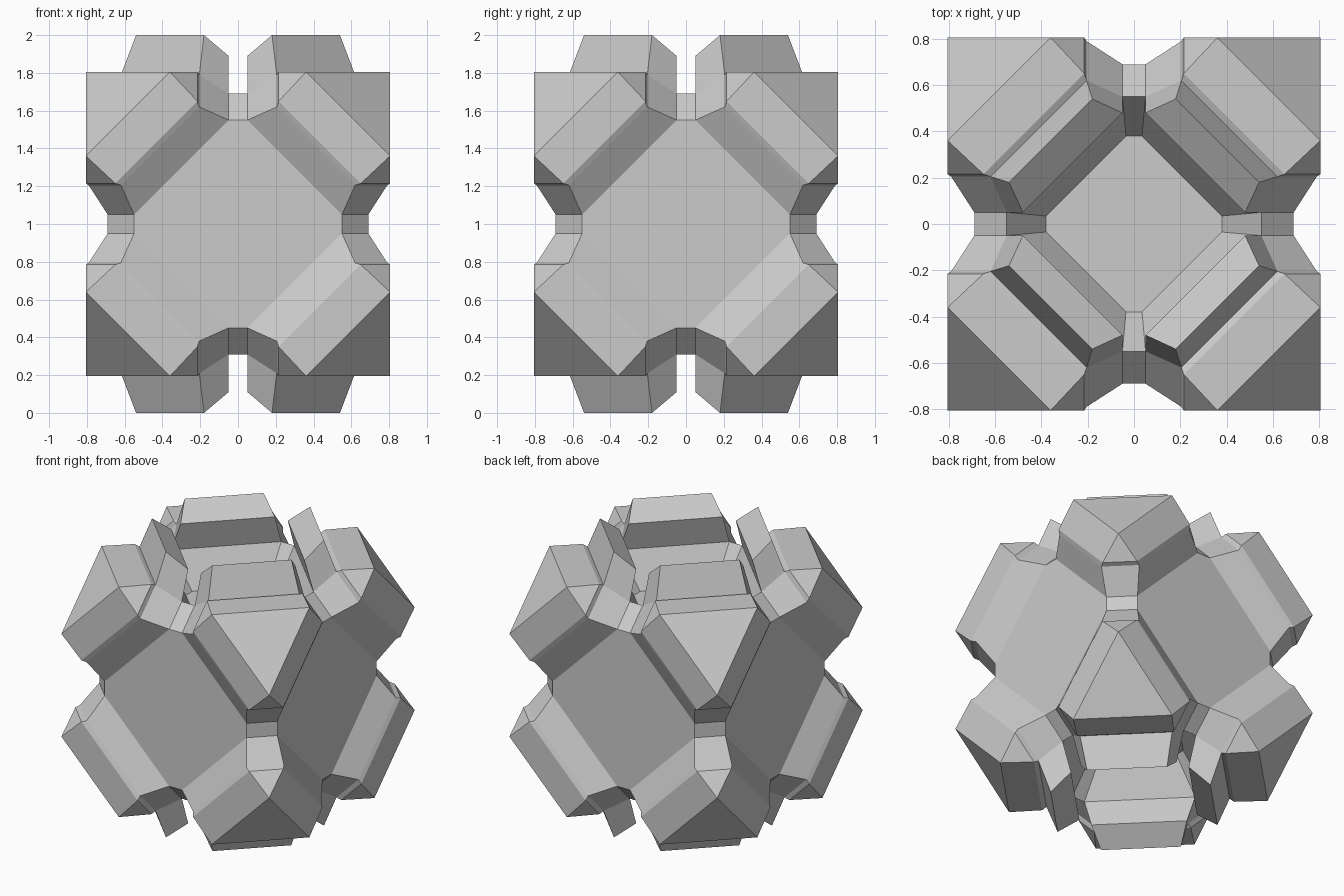
import bpy, bmesh
from mathutils import Vector

if "Cube" in bpy.data.objects:
    bpy.data.objects.remove(bpy.data.objects["Cube"])

# Half-sizes measured from the centre of the body
CORE, EDGE, TIP = 0.69, 0.55, 0.05         # flat sides, chamfer start, half chamfer length
PLATE = (0.36, 0.805, 0.805)               # outer triangle corner of a plate
RIM = (0.215, 0.65, 0.805)                 # hexagonal rim of a plate
NECK = (0.205, 0.62, 0.79)                 # slightly pinched neck under the rim
HOLE = (TIP, EDGE, CORE)                   # where a plate meets the core
PETAL_OUT, PETAL_IN = (0.18, 0.54, 1.0), (0.05, 0.48, 0.89)
PIT, PIT_Z = 0.69, 0.45                    # pit floor scale and height

bm = bmesh.new()


def pt(axes, values):
    v = Vector((0, 0, 0))
    for a, val in zip(axes, values):
        v[a] = val
    return v


def octant():
    """All faces of one eighth of the body, as lists of points."""
    faces = []
    cyc = [(0, 1, 2), (1, 2, 0), (2, 0, 1)]
    # outer triangle of the plate
    faces.append([pt(c, PLATE) for c in cyc])
    for i, j, k in cyc:
        a, b = (i, j, k), (j, i, k)        # long side, facing axis k
        c = (i, k, j)                      # short side, crossing axis i
        # plate bevels: rectangle and small corner triangle
        faces.append([pt(a, PLATE), pt(b, PLATE), pt(b, RIM), pt(a, RIM)])
        faces.append([pt(a, PLATE), pt(a, RIM), pt(c, RIM)])
        # pinched neck and flare to the core
        for p, q in ((a, b), (a, c)):
            faces.append([pt(p, RIM), pt(q, RIM), pt(q, NECK), pt(p, NECK)])
            if k == 2 and q == b:          # upright petal on top and bottom only
                ring = [NECK, PETAL_OUT, PETAL_IN, HOLE]
                for r, s in zip(ring, ring[1:]):
                    faces.append([pt(p, r), pt(q, r), pt(q, s), pt(p, s)])
                for e in (p, q):
                    faces.append([pt(e, r) for r in ring])
            else:
                faces.append([pt(p, NECK), pt(q, NECK), pt(q, HOLE), pt(p, HOLE)])
        # half of a chamfered core edge
        faces.append([pt((i, j, k), v) for v in (
            (0, EDGE, CORE), HOLE, (TIP, CORE, EDGE), (0, CORE, EDGE))])
        # quarter of a flat core side, or of a sunken pit
        loop = [(EDGE, 0), (EDGE, TIP), (TIP, EDGE), (0, EDGE)]
        top = [pt((i, j, k), (u, v, CORE)) for u, v in loop]
        if k == 2:
            low = [pt((i, j, k), (u * PIT, v * PIT, PIT_Z)) for u, v in loop]
            for n in range(3):
                faces.append([top[n], top[n + 1], low[n + 1], low[n]])
            faces.append(low + [pt((i, j, k), (0, 0, PIT_Z))])
        else:
            faces.append(top + [pt((i, j, k), (0, 0, CORE))])
    return faces


# Mirror the eighth into all octants
for sx in (1, -1):
    for sy in (1, -1):
        for sz in (1, -1):
            for f in octant():
                bm.faces.new([bm.verts.new((p.x * sx, p.y * sy, p.z * sz + 1)) for p in f])

# Weld, clean the flat seams and orient the faces
bmesh.ops.remove_doubles(bm, verts=bm.verts, dist=0.0005)
bmesh.ops.dissolve_limit(bm, angle_limit=0.01, verts=bm.verts, edges=bm.edges)
bmesh.ops.recalc_face_normals(bm, faces=bm.faces)

mesh = bpy.data.meshes.new("faceted_body")
bm.to_mesh(mesh)
bm.free()
bpy.context.collection.objects.link(bpy.data.objects.new("faceted_body", mesh))
